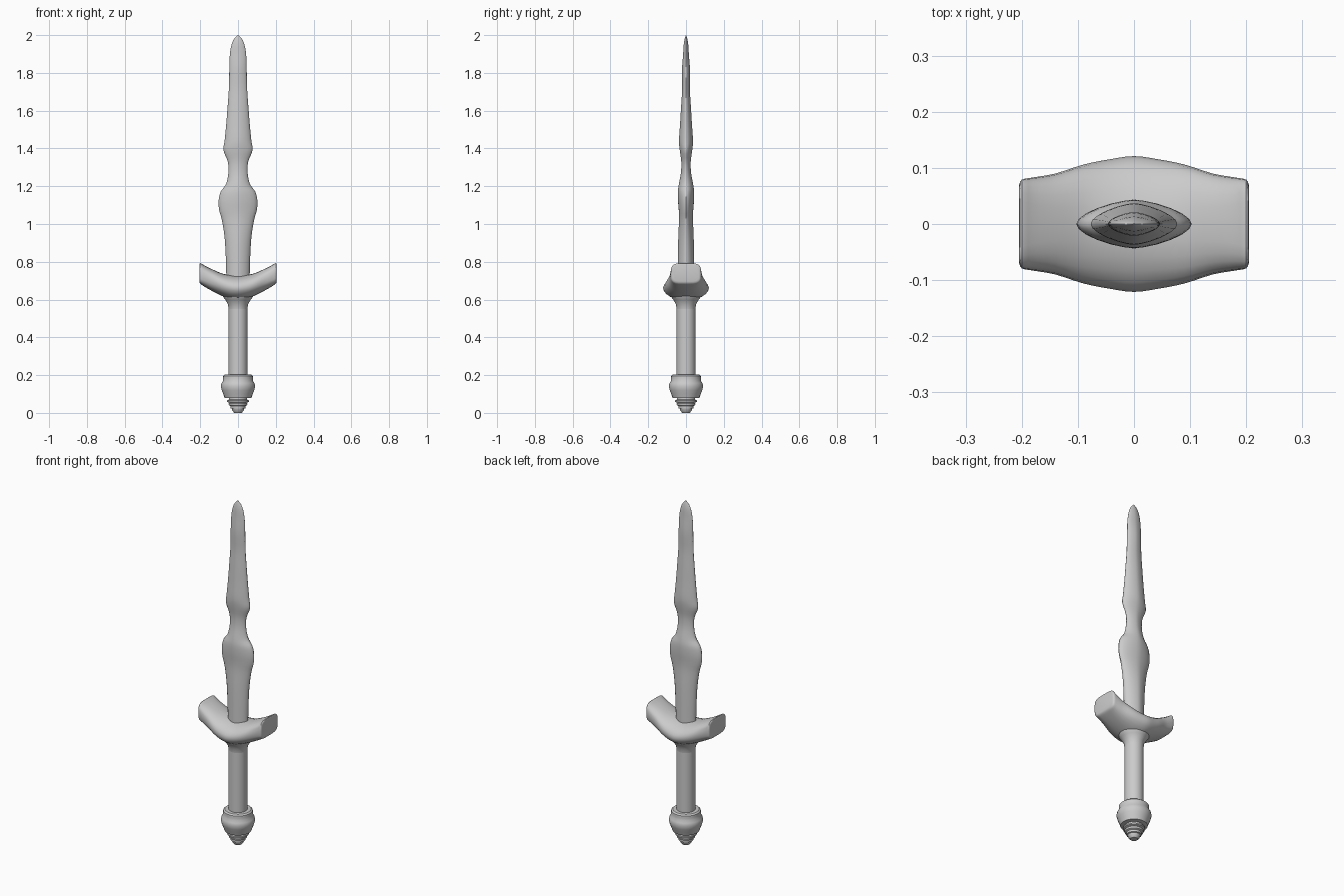
import bpy, bmesh
from math import sin, cos, pi, copysign

if "Cube" in bpy.data.objects:
    bpy.data.objects.remove(bpy.data.objects["Cube"])


def finish(name, bm, angle=40):
    bmesh.ops.remove_doubles(bm, verts=bm.verts, dist=1e-5)
    bmesh.ops.recalc_face_normals(bm, faces=bm.faces)
    me = bpy.data.meshes.new(name)
    bm.to_mesh(me)
    bm.free()
    ob = bpy.data.objects.new(name, me)
    bpy.context.collection.objects.link(ob)
    bpy.ops.object.select_all(action='DESELECT')
    ob.select_set(True)
    bpy.context.view_layer.objects.active = ob
    bpy.ops.object.shade_smooth_by_angle(angle=angle * pi / 180)
    return ob


def loft(name, rings, angle=40):
    bm = bmesh.new()
    loops = [[bm.verts.new(p) for p in r] for r in rings]
    n = len(loops[0])
    for a, b in zip(loops, loops[1:]):
        for i in range(n):
            j = (i + 1) % n
            bm.faces.new((a[i], a[j], b[j], b[i]))
    bm.faces.new(loops[0][::-1])
    bm.faces.new(loops[-1])
    return finish(name, bm, angle)


def lathe(name, profile, n=32, angle=40):
    return loft(name, [[(r * cos(2 * pi * i / n), r * sin(2 * pi * i / n), z)
                        for i in range(n)] for r, z in profile], angle)


def power(v, p):
    return copysign(abs(v) ** p, v)


def spline(rows, steps=3):
    # Catmull-Rom resampling of profile rows
    out = []
    for k in range(len(rows) - 1):
        p = [rows[max(0, min(len(rows) - 1, k + d))] for d in (-1, 0, 1, 2)]
        for s in range(steps):
            t = s / steps
            out.append([0.5 * (2 * b + (c - a) * t + (2 * a - 5 * b + 4 * c - d) * t * t
                               + (3 * b - a - 3 * c + d) * t ** 3) for a, b, c, d in zip(*p)])
    return out + [rows[-1]]


# Waisted blade: height, half width, half thickness
blade = [(0.68, .062, .044), (0.78, .063, .043), (0.92, .070, .041), (1.02, .085, .037),
         (1.07, .099, .038), (1.12, .103, .042), (1.17, .092, .043), (1.21, .064, .038),
         (1.27, .051, .027), (1.33, .054, .025), (1.39, .077, .033), (1.44, .071, .037),
         (1.52, .063, .032), (1.62, .055, .026), (1.72, .048, .020), (1.82, .046, .021),
         (1.90, .043, .015), (1.95, .034, .012), (1.98, .021, .007), (2.0, .002, .001)]
N = 24
loft("blade", [[(w * power(cos(2 * pi * i / N), 1.3), t * power(sin(2 * pi * i / N), 1.15), z)
                for i in range(N)] for z, w, t in spline(blade)], 50)

# Upswept guard: x, bottom z, top z, half depth, section exponent
half = [(0, .595, .727, .121, 1.05), (.045, .603, .73, .115, 1.0), (.09, .622, .74, .106, .92),
        (.14, .647, .762, .090, .8), (.18, .670, .782, .083, .65), (.2, .684, .793, .079, .5),
        (.205, .695, .785, .068, .5)]
stations = [(-x, *rest) for x, *rest in half[:0:-1]] + half
loft("guard", [[(x, d * power(cos(2 * pi * i / N), e),
                 (lo + hi) / 2 + (hi - lo) / 2 * power(sin(2 * pi * i / N), e))
                for i in range(N)] for x, lo, hi, d, e in spline(stations)])

# Flared collar blending the grip into the guard
lathe("collar", [(.05, .55), (.053, .575), (.068, .60), (.086, .625), (.09, .66)])

# Grip
lathe("grip", [(.05, .18), (.05, .57)])

# Pommel with a rolled rim and full belly
lathe("pommel", [(.06, .078), (.071, .08), (.078, .10), (.086, .12), (.091, .14),
                 (.087, .158), (.079, .17), (.079, .185), (.078, .196), (.07, .203), (.04, .203)])

# Stepped finial below the pommel
lathe("finial", [(.02, 0), (.03, .012), (.033, .022), (.039, .024), (.040, .036), (.048, .040),
                 (.050, .050), (.046, .054), (.057, .058), (.057, .066), (.048, .070), (.048, .09)], 32, 30)
